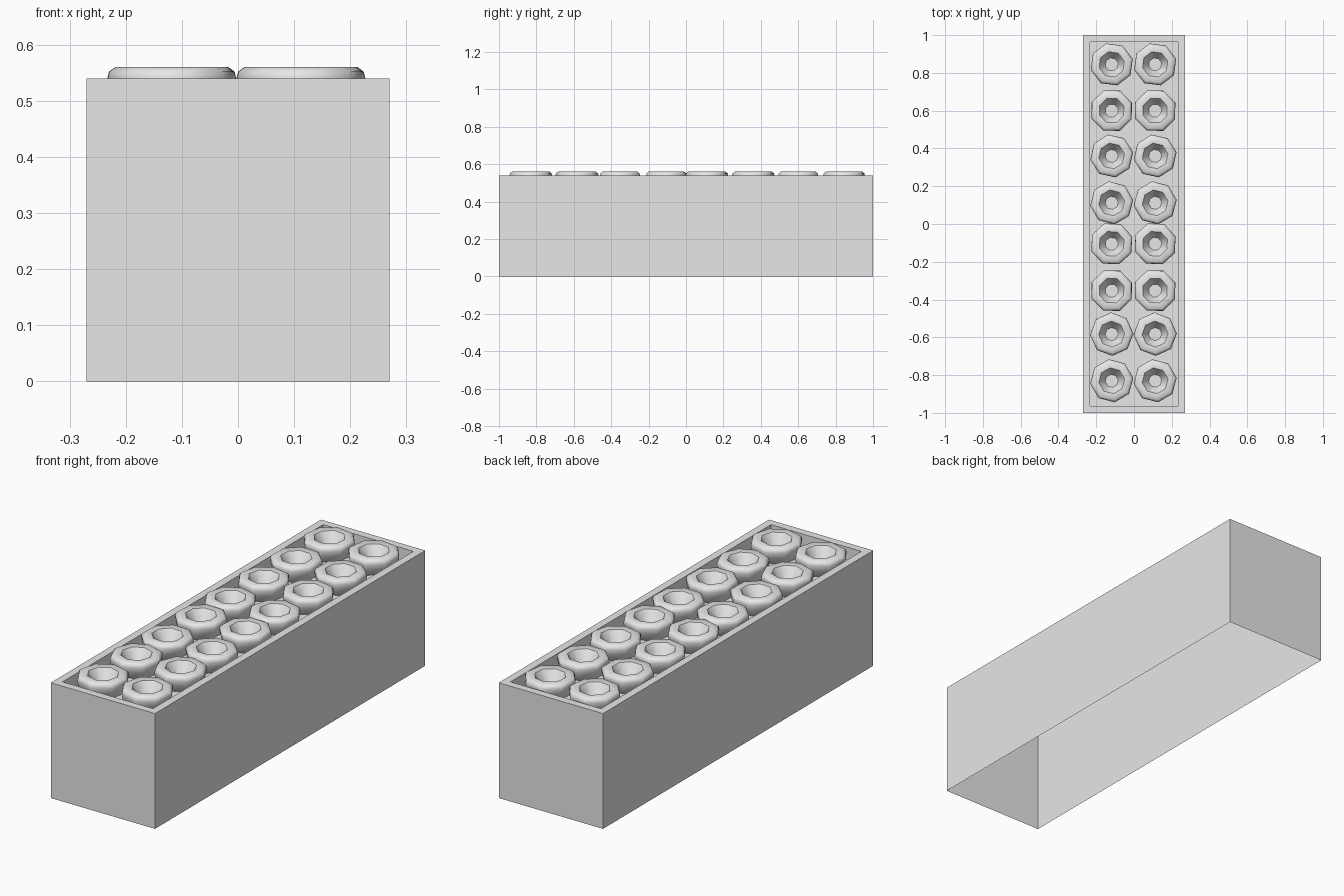
import bpy, bmesh
from math import cos, sin, pi, radians

cube = bpy.data.objects.get("Cube")
if cube:
    bpy.data.objects.remove(cube, do_unlink=True)

grey = bpy.data.materials.new("plain grey")
grey.use_nodes = True
grey.diffuse_color = (0.8, 0.8, 0.8, 1)
grey.node_tree.nodes["Principled BSDF"].inputs["Base Color"].default_value = (0.8, 0.8, 0.8, 1)


def finish(name, bm):
    bmesh.ops.recalc_face_normals(bm, faces=bm.faces)
    mesh = bpy.data.meshes.new(name)
    bm.to_mesh(mesh)
    bm.free()
    mesh.materials.append(grey)
    obj = bpy.data.objects.new(name, mesh)
    bpy.context.collection.objects.link(obj)
    return obj


def sweep(bm, rings):
    """Bridge a list of vertex rings with quads."""
    for a, b in zip(rings, rings[1:]):
        n = len(a)
        for i in range(n):
            j = (i + 1) % n
            bm.faces.new((a[i], a[j], b[j], b[i]))


# Trough: thin outer skin open underneath, with a shallow recessed top
HALF_X, HALF_Y, TOP, WALL, FLOOR = 0.27, 1.0, 0.54, 0.036, 0.48
bm = bmesh.new()
rings = []
for inset, z in ((0, 0), (0, TOP), (WALL, TOP), (WALL, FLOOR)):
    x, y = HALF_X - inset, HALF_Y - inset
    rings.append([bm.verts.new((sx * x, sy * y, z))
                  for sx, sy in ((-1, -1), (1, -1), (1, 1), (-1, 1))])
sweep(bm, rings)
bm.faces.new(rings[-1])
finish("trough", bm)

# Pots: eight-sided cups with a rounded lip and a tapered hollow
PROFILE = [(0.09, 0.48), (0.111, 0.515), (0.115, 0.54), (0.112, 0.552),
           (0.101, 0.56), (0.069, 0.558), (0.035, 0.505)]
SIDES = 8


def pot(name, x, y, turn):
    bm = bmesh.new()
    rings = []
    for r, z in PROFILE:
        angles = [radians(turn) + 2 * pi * i / SIDES for i in range(SIDES)]
        rings.append([bm.verts.new((r * cos(a), r * sin(a), z)) for a in angles])
    sweep(bm, rings)
    bm.faces.new(rings[-1])
    obj = finish(name, bm)
    obj.location = (x, y, 0)
    return obj


# Two columns of pots, each row turned a little differently
ROWS = [(0.845, 15), (0.6, 22), (0.36, 10), (0.112, 8),
        (-0.105, 20), (-0.353, 22), (-0.583, 2), (-0.83, 8)]
pots = []
for row, (y, turn) in enumerate(ROWS, 1):
    for side, x in (("right", -0.118), ("left", 0.112)):
        pots.append(pot(f"pot_{side}_{row}", x, y, turn))

bpy.ops.object.select_all(action='DESELECT')
for p in pots:
    p.select_set(True)
bpy.context.view_layer.objects.active = pots[0]
bpy.ops.object.shade_smooth_by_angle(angle=radians(50))
